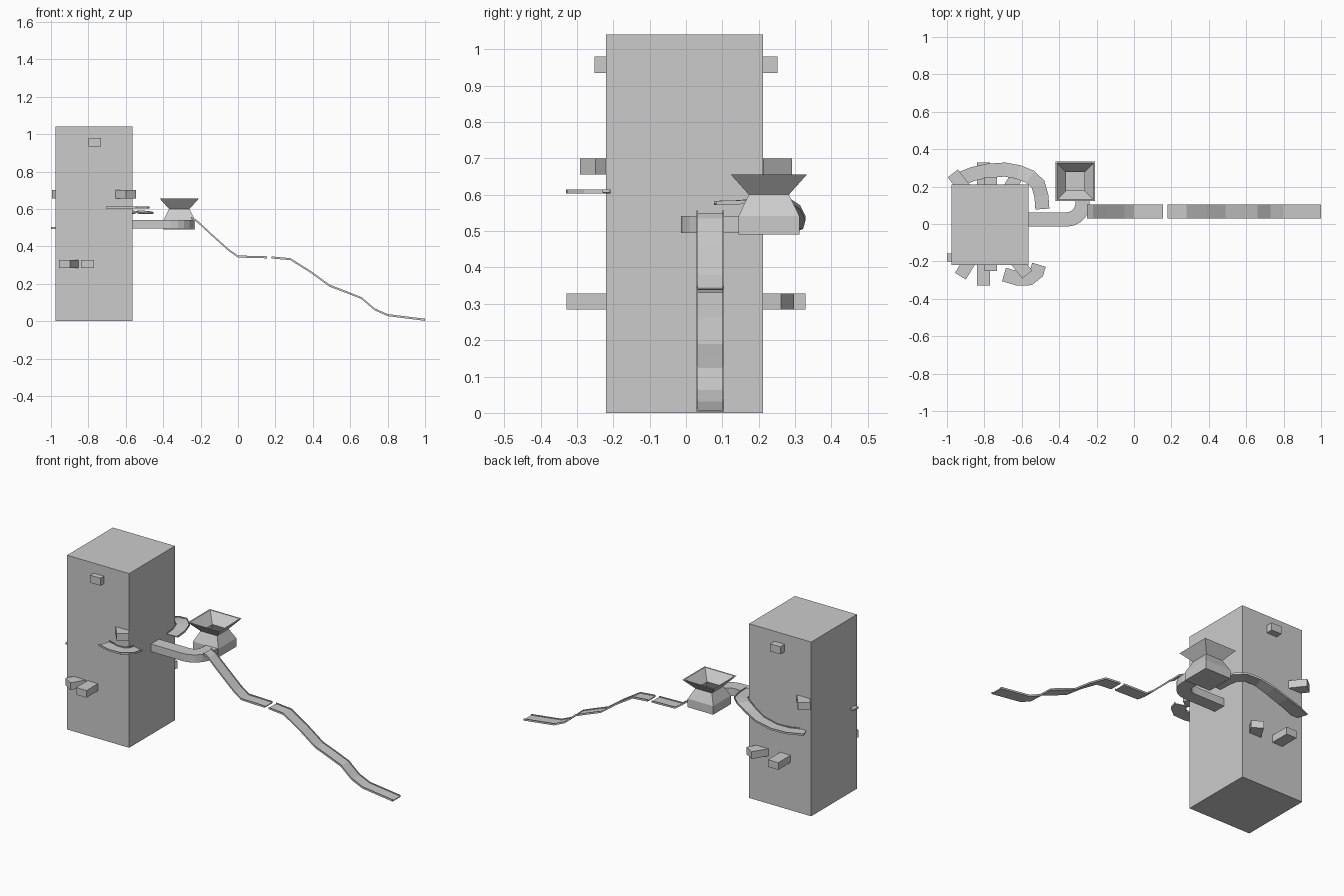
import bpy, bmesh, math
from mathutils import Vector

if "Cube" in bpy.data.objects:
    bpy.data.objects.remove(bpy.data.objects["Cube"])


def make(name, bm):
    bmesh.ops.recalc_face_normals(bm, faces=bm.faces)
    me = bpy.data.meshes.new(name)
    bm.to_mesh(me)
    bm.free()
    ob = bpy.data.objects.new(name, me)
    bpy.context.collection.objects.link(ob)
    return ob


def loft(name, rings):
    """Skin a list of equal point rings and cap both ends."""
    bm = bmesh.new()
    vs = [[bm.verts.new(p) for p in r] for r in rings]
    n = len(rings[0])
    for a, b in zip(vs, vs[1:]):
        for i in range(n):
            j = (i + 1) % n
            bm.faces.new((a[i], a[j], b[j], b[i]))
    bm.faces.new(vs[0])
    bm.faces.new(vs[-1])
    return make(name, bm)


def sweep(name, path, profile):
    """Sweep a (side, up) profile along a path, keeping it level sideways."""
    P = [Vector(p) for p in path]
    rings = []
    for i, p in enumerate(P):
        t0 = (p - P[i - 1]) if i else (P[1] - p)
        t1 = (P[i + 1] - p) if i < len(P) - 1 else t0
        h0, h1 = t0.to_2d().normalized(), t1.to_2d().normalized()
        h = (h0 + h1).normalized()
        k = 1 / max(0.5, h.dot(h0))
        side = Vector((-h.y, h.x, 0)) * k
        rings.append([p + side * s + Vector((0, 0, u)) for s, u in profile])
    return loft(name, rings)


def box(name, x0, x1, y0, y1, z0, z1):
    return loft(name, [[(x0, y0, z), (x1, y0, z), (x1, y1, z), (x0, y1, z)] for z in (z0, z1)])


def peg(name, x, y, dx, dy, z0, z1, w=0.068, back=0.1):
    """Peg whose outer end centre is (x, y), facing (dx, dy)."""
    d = Vector((dx, dy, 0)).normalized()
    s = [(-w / 2, z0), (w / 2, z0), (w / 2, z1), (-w / 2, z1)]
    p = Vector((x, y, 0))
    sweep(name, [p - d * back, p], s)


# Tower
box("tower", -0.975, -0.565, -0.22, 0.212, 0, 1.04)

# Pegs on the front and back of the tower
for side, s in (("front", -1), ("back", 1)):
    peg(side + "_top_peg", -0.766, s * 0.252, 0, s, 0.935, 0.98)
    peg(side + "_low_straight_peg", -0.805, s * 0.328, 0, s, 0.285, 0.328, back=0.15)
    peg(side + "_low_angled_peg", -0.77 + s * 0.158, s * 0.279, s * 0.52, s * 0.85, 0.285, 0.328)
    peg(side + "_middle_peg", -0.77 - s * 0.199, s * 0.27, -s * 0.62, s * 0.78, 0.655, 0.70)

# Shallow trough section shared by every chute
W, T, L, E = 0.0375, 0.005, 0.011, 0.004
trough = [(-W, 0), (W, 0), (W, L), (W - E, L), (W - E, T), (-W + E, T), (-W + E, L), (-W, L)]

# Long ramp in two parts
upper = [(-0.25, 0.545), (-0.22, 0.53), (-0.15, 0.465), (-0.05, 0.375), (0, 0.34), (0.155, 0.336)]
lower = [(0.18, 0.335), (0.28, 0.326), (0.39, 0.257), (0.49, 0.184), (0.58, 0.15),
         (0.66, 0.118), (0.73, 0.058), (0.80, 0.027), (1.0, 0.002)]
for name, pts in (("upper_ramp", upper), ("lower_ramp", lower)):
    sweep(name, [(x, 0.067, z) for x, z in pts], trough)

# Curved chutes on the back, front and left of the tower
sweep("back_chute", [(-0.49, 0.08, 0.572), (-0.495, 0.15, 0.574), (-0.513, 0.212, 0.579),
                     (-0.555, 0.252, 0.58), (-0.62, 0.278, 0.56), (-0.69, 0.291, 0.53),
                     (-0.78, 0.285, 0.506), (-0.86, 0.268, 0.498), (-0.95, 0.232, 0.498)], trough)
sweep("front_chute", [(-0.695, -0.27, 0.603), (-0.62, -0.292, 0.603), (-0.56, -0.29, 0.603),
                      (-0.52, -0.258, 0.603), (-0.508, -0.218, 0.603)], trough)
box("left_chute_end", -1.0, -0.95, -0.2, -0.157, 0.494, 0.504)

# Square duct bending from the tower to the hopper
duct_path = [(-0.6, 0.024, 0), (-0.36, 0.024, 0)]
for i in range(1, 6):
    a = math.radians(18 * i)
    duct_path.append((-0.36 + 0.085 * math.sin(a), 0.109 - 0.085 * math.cos(a), 0))
duct_path.append((-0.275, 0.15, 0))
sweep("duct", duct_path, [(-0.038, 0.495), (0.038, 0.495), (0.038, 0.541), (-0.038, 0.541)])

# Hopper: box base, tapered neck and open flared rim
cx, cy = -0.314, 0.228
section = [(0.084, 0.49), (0.084, 0.541), (0.055, 0.60), (0.105, 0.656),
           (0.097, 0.656), (0.050, 0.60), (0.078, 0.541), (0.078, 0.496)]
loft("hopper", [[(cx - r, cy - r, z), (cx + r, cy - r, z), (cx + r, cy + r, z), (cx - r, cy + r, z)]
                for r, z in section])
